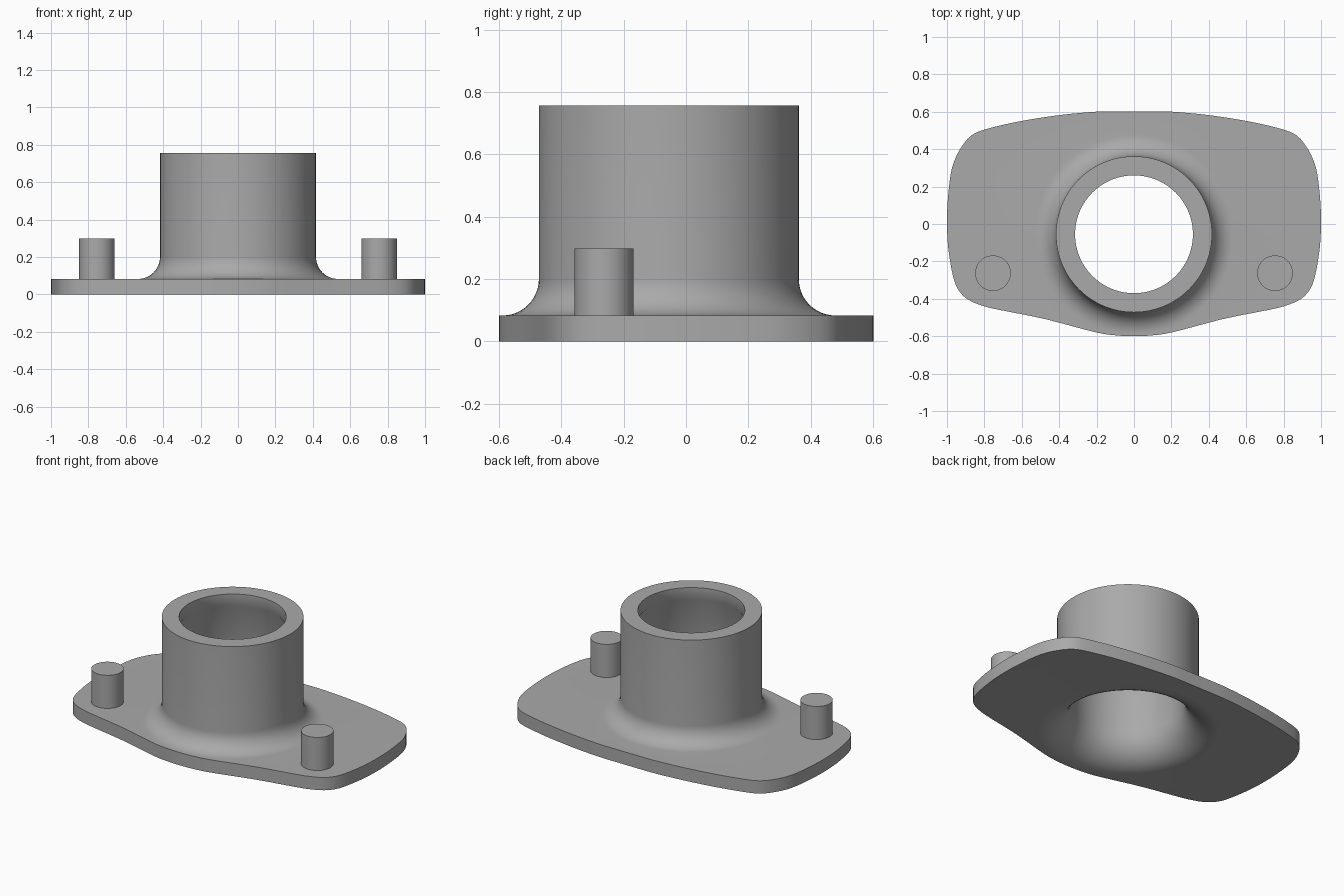
import bpy, bmesh, math

if "Cube" in bpy.data.objects:
    bpy.data.objects.remove(bpy.data.objects["Cube"])

SEG = 96
CY = -0.055               # tube axis offset in y
T = 0.083                 # plate and wall thickness
R_OUT, R_FLARE, Z_FLARE, TOP = 0.417, 0.534, 0.2, 0.757

grey = bpy.data.materials.new("plain grey")
grey.diffuse_color = (0.4, 0.4, 0.4, 1)
grey.use_nodes = True
grey.node_tree.nodes["Principled BSDF"].inputs["Base Color"].default_value = grey.diffuse_color


def finish(name, bm, angle=35):
    bmesh.ops.remove_doubles(bm, verts=bm.verts, dist=1e-5)
    bmesh.ops.recalc_face_normals(bm, faces=bm.faces)
    me = bpy.data.meshes.new(name)
    bm.to_mesh(me)
    bm.free()
    me.materials.append(grey)
    ob = bpy.data.objects.new(name, me)
    bpy.context.collection.objects.link(ob)
    bpy.ops.object.select_all(action='DESELECT')
    ob.select_set(True)
    bpy.context.view_layer.objects.active = ob
    bpy.ops.object.shade_smooth_by_angle(angle=math.radians(angle))
    return ob


def ring(bm, r, z, cx=0, cy=CY, n=SEG):
    return [bm.verts.new((cx + r * math.cos(2 * math.pi * i / n),
                          cy + r * math.sin(2 * math.pi * i / n), z)) for i in range(n)]


def bridge(bm, a, b):
    n = len(a)
    for i in range(n):
        j = (i + 1) % n
        bm.faces.new((a[i], a[j], b[j], b[i]))


def loop_edges(bm, vs):
    return [bm.edges.get((a, b)) or bm.edges.new((a, b)) for a, b in zip(vs, vs[1:] + vs[:1])]


def smooth_loop(pts, steps=3):
    """Closed Catmull-Rom curve through the points."""
    out, n = [], len(pts)
    for i in range(n):
        p = [pts[(i + k - 1) % n] for k in range(4)]
        for s in range(steps):
            t = s / steps
            out.append(tuple(0.5 * (2 * b + (c - a) * t + (2 * a - 5 * b + 4 * c - d) * t * t
                                    + (3 * b - a - 3 * c + d) * t ** 3)
                             for a, b, c, d in zip(*p)))
    return out


# Flange and flared tube, one continuous shell
half = [(0.1, 0.602), (0.21, 0.6), (0.4, 0.582), (0.6, 0.551), (0.77, 0.513), (0.866, 0.476),
        (0.93, 0.4), (0.973, 0.3), (0.993, 0.16), (1.0, 0.02), (0.993, -0.13), (0.965, -0.29),
        (0.93, -0.365), (0.877, -0.41), (0.8, -0.44), (0.716, -0.46), (0.476, -0.508),
        (0.21, -0.578), (0.1, -0.595)]
outline = smooth_loop(half + [(0, -0.6)] + [(-x, y) for x, y in reversed(half)] + [(0, 0.602)])

bm = bmesh.new()
arc = [math.radians(90 * k / 12) for k in range(13)]
ro, ri = Z_FLARE - T, Z_FLARE          # concentric flare radii
outer = [(R_FLARE - ro * math.sin(a), Z_FLARE - ro * math.cos(a)) for a in arc]
inner = [(R_FLARE - ri * math.sin(a), Z_FLARE - ri * math.cos(a)) for a in arc]
# inner lip below the rim, with a bevelled underside
lip = [(0.315, TOP), (0.315, TOP - 0.075), (R_FLARE - ri, TOP - 0.105)]
profile = outer + [(R_OUT, TOP)] + lip + inner[::-1]
rings = [ring(bm, r, z) for r, z in profile]
for a, b in zip(rings, rings[1:]):
    bridge(bm, a, b)
lo = [bm.verts.new((x, y, 0)) for x, y in outline]
hi = [bm.verts.new((x, y, T)) for x, y in outline]
bridge(bm, lo, hi)
for plate_edge, hole in ((hi, rings[0]), (lo, rings[-1])):
    bmesh.ops.triangle_fill(bm, use_beauty=True, use_dissolve=False,
                            edges=loop_edges(bm, plate_edge) + loop_edges(bm, hole))
finish("flanged_tube", bm)

# Locating pins
for name, x in (("left_pin", -0.754), ("right_pin", 0.754)):
    bm = bmesh.new()
    a, b = (ring(bm, 0.095, z, x, -0.263, 48) for z in (T - 0.005, 0.298))
    bridge(bm, a, b)
    bm.faces.new(b)
    bm.faces.new(a[::-1])
    finish(name, bm)
